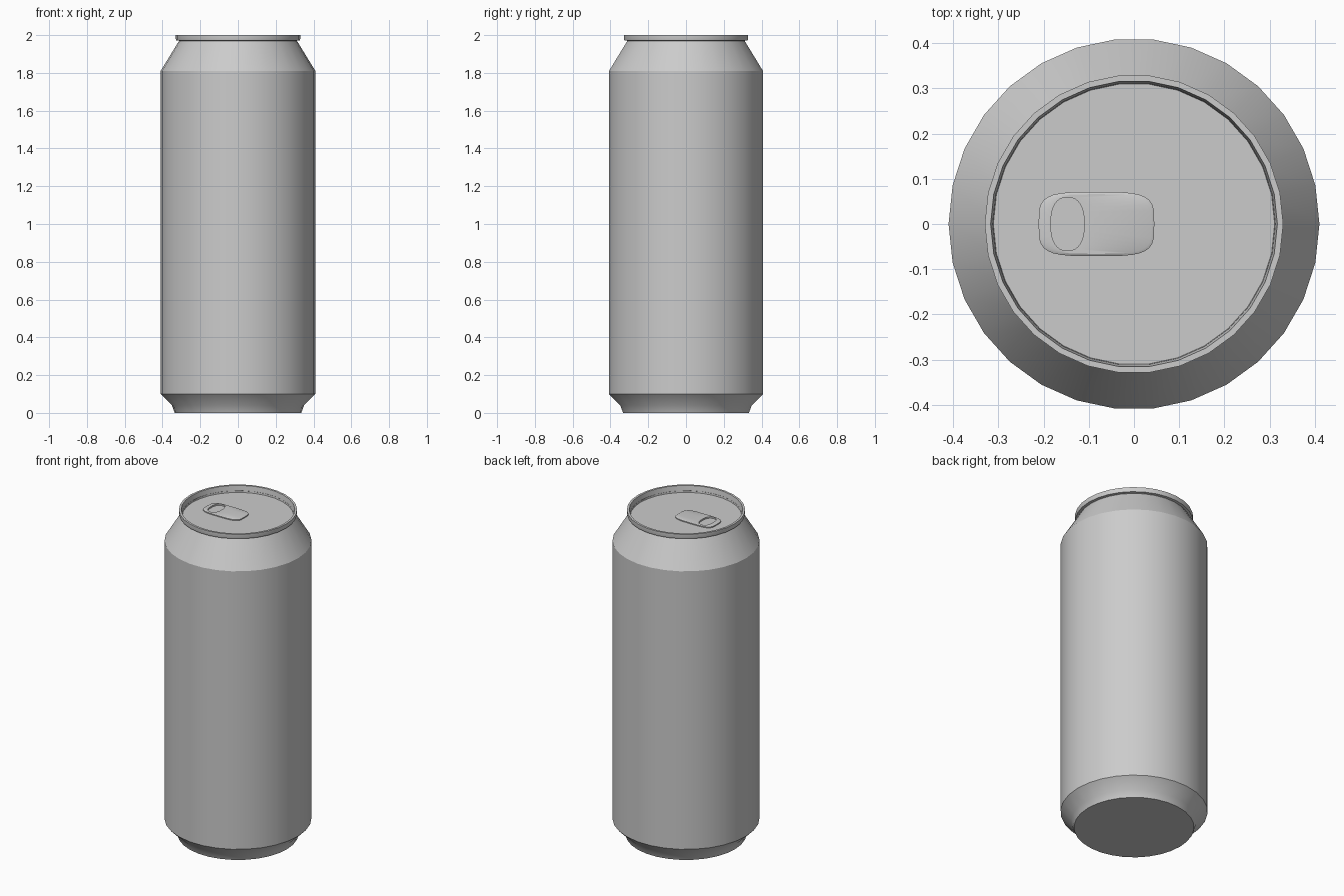
import bpy, bmesh
from math import sin, cos, pi, radians, copysign

if "Cube" in bpy.data.objects:
    bpy.data.objects.remove(bpy.data.objects["Cube"])

SIDES = 30


def finish(name, bm, angle):
    bmesh.ops.recalc_face_normals(bm, faces=bm.faces)
    mesh = bpy.data.meshes.new(name)
    bm.to_mesh(mesh)
    bm.free()
    obj = bpy.data.objects.new(name, mesh)
    bpy.context.collection.objects.link(obj)
    bpy.ops.object.select_all(action='DESELECT')
    obj.select_set(True)
    bpy.context.view_layer.objects.active = obj
    bpy.ops.object.shade_smooth_by_angle(angle=radians(angle))
    return obj


def bridge(bm, a, b):
    n = len(a)
    for i in range(n):
        j = (i + 1) % n
        bm.faces.new((a[i], a[j], b[j], b[i]))


def lathe(name, profile):
    """Revolve (radius, z) points and cap both ends."""
    bm = bmesh.new()
    rings = [[bm.verts.new((r * cos(2 * pi * i / SIDES), r * sin(2 * pi * i / SIDES), z))
              for i in range(SIDES)] for r, z in profile]
    for a, b in zip(rings, rings[1:]):
        bridge(bm, a, b)
    bm.faces.new(rings[0])
    bm.faces.new(rings[-1])
    return finish(name, bm, 28)


def oval(bm, cx, rx, ry, power, z, n=32):
    """Ring of vertices along a rounded rectangle."""
    pts = []
    for i in range(n):
        c, s = cos(2 * pi * i / n), sin(2 * pi * i / n)
        x = copysign(abs(c) ** (2 / power), c)
        y = copysign(abs(s) ** (2 / power), s)
        pts.append(bm.verts.new((cx + rx * x, ry * y, z)))
    return pts


# Can: foot, wall, shoulder, rolled rim and recessed lid in one profile
lathe("can_body", [
    (0.335, 0.0), (0.350, 0.04), (0.41, 0.10), (0.41, 1.81),
    (0.312, 1.97), (0.328, 1.972), (0.33, 1.98), (0.33, 2.0),
    (0.317, 2.0), (0.311, 1.96),
])

# Pull tab: thin rounded plate with an oval finger hole
bm = bmesh.new()
rings = [
    oval(bm, -0.083, 0.128, 0.071, 4.0, 1.959),
    oval(bm, -0.083, 0.128, 0.071, 4.0, 1.966),
    oval(bm, -0.083, 0.122, 0.066, 4.0, 1.969),
    oval(bm, -0.147, 0.037, 0.059, 2.4, 1.969),
    oval(bm, -0.147, 0.037, 0.059, 2.4, 1.959),
]
for k in range(len(rings)):
    bridge(bm, rings[k], rings[(k + 1) % len(rings)])
finish("pull_tab", bm, 30)
